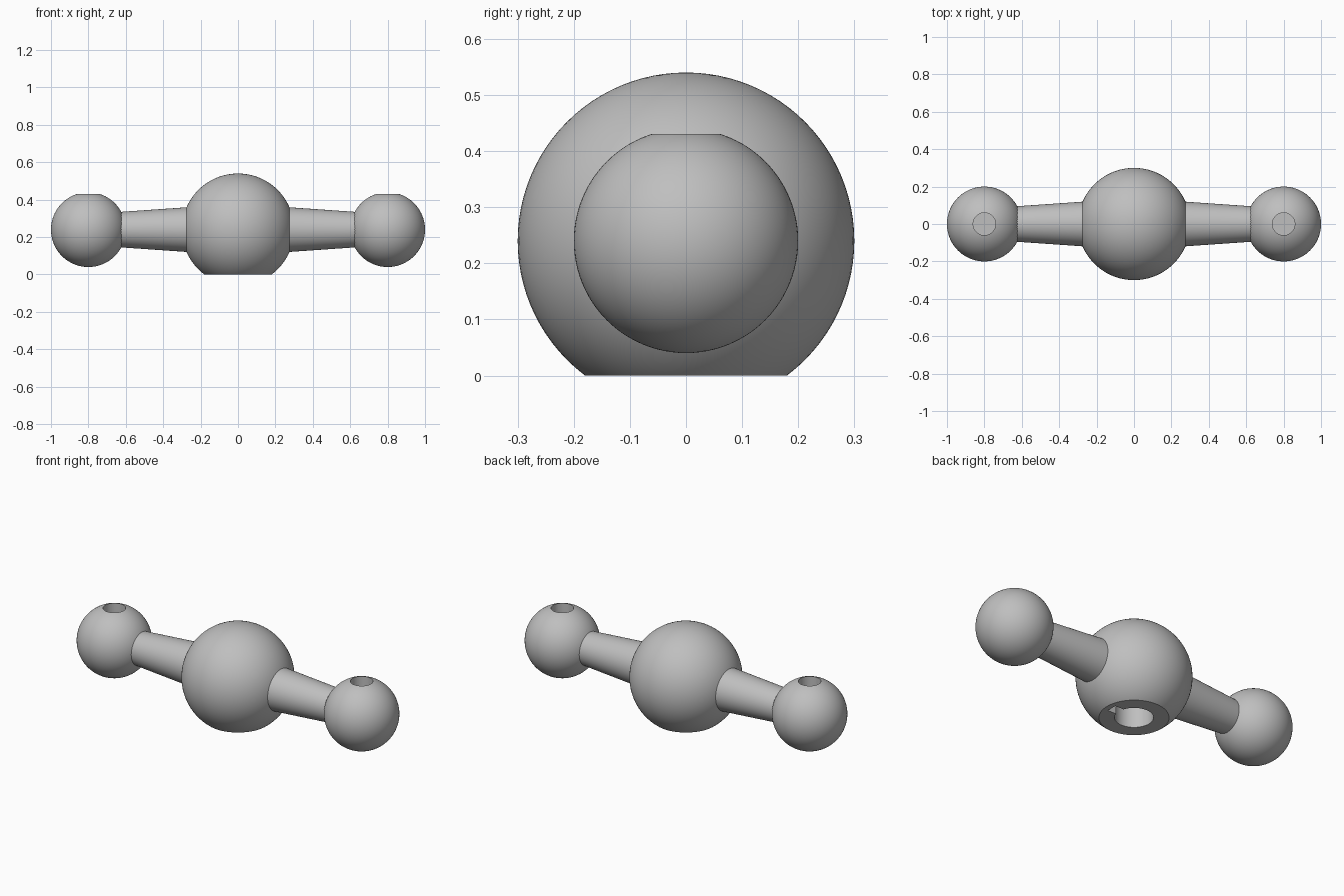
import bpy
import math

cube = bpy.data.objects.get("Cube")
if cube:
    bpy.data.objects.remove(cube, do_unlink=True)

AXIS_Z = 0.24          # height of the common centre line
HUB_R, BALL_R, BALL_X = 0.30, 0.20, 0.80

grey = bpy.data.materials.new("plain grey")
grey.use_nodes = True
colour = (0.52, 0.52, 0.52, 1)
grey.diffuse_color = colour
grey.node_tree.nodes["Principled BSDF"].inputs["Base Color"].default_value = colour


def finish(name):
    obj = bpy.context.object
    obj.name = name
    obj.data.materials.append(grey)
    return obj


def sphere(name, radius, x):
    bpy.ops.mesh.primitive_uv_sphere_add(segments=96, ring_count=48, radius=radius,
                                         location=(x, 0, AXIS_Z))
    return finish(name)


def cylinder(name, radius, bottom, top, x):
    bpy.ops.mesh.primitive_cylinder_add(vertices=64, radius=radius, depth=top - bottom,
                                        location=(x, 0, (bottom + top) / 2))
    return finish(name)


def box(name, size, location):
    bpy.ops.mesh.primitive_cube_add(size=1, location=location)
    obj = finish(name)
    obj.scale = size
    return obj


def cut(target, cutter):
    """Subtract the cutter from the target and discard it."""
    cutter.hide_render = True
    mod = target.modifiers.new("cut", 'BOOLEAN')
    mod.operation, mod.solver, mod.object = 'DIFFERENCE', 'EXACT', cutter
    bpy.context.view_layer.objects.active = target
    bpy.ops.object.modifier_apply(modifier=mod.name)
    bpy.data.objects.remove(cutter, do_unlink=True)


def smooth(obj):
    bpy.ops.object.select_all(action='DESELECT')
    obj.select_set(True)
    bpy.context.view_layer.objects.active = obj
    bpy.ops.object.shade_smooth_by_angle(angle=math.radians(30))


# Central hub: flat base with a keyed socket underneath
hub = sphere("hub", HUB_R, 0)
cut(hub, box("base_cutter", (1, 1, 0.2), (0, 0, -0.1)))
cut(hub, cylinder("socket_cutter", 0.10, -0.1, 0.20, 0))
cut(hub, box("keyway_cutter", (0.15, 0.06, 0.30), (0.075, 0, 0.05)))
smooth(hub)

for side, label in ((1, "left"), (-1, "right")):
    # End ball with a round hole in the top
    ball = sphere(label + "_ball", BALL_R, side * BALL_X)
    cut(ball, cylinder("hole_cutter", 0.06, AXIS_Z, 0.60, side * BALL_X))
    smooth(ball)

    # Tapered arm, thick end buried in the hub
    bpy.ops.mesh.primitive_cone_add(vertices=64, radius1=0.121, radius2=0.094, depth=0.39,
                                    location=(side * 0.445, 0, AXIS_Z),
                                    rotation=(0, side * math.pi / 2, 0))
    smooth(finish(label + "_arm"))
